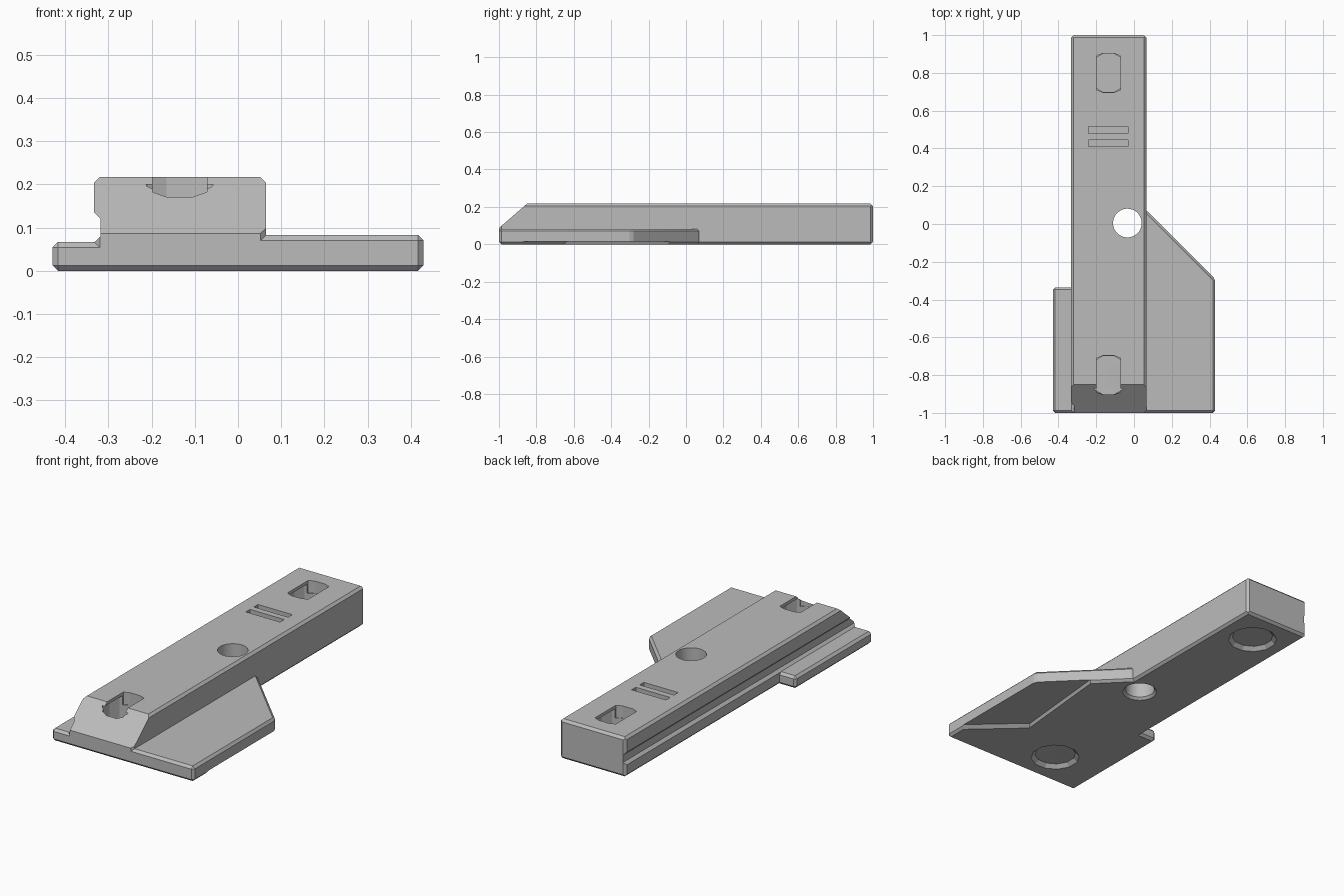
import bpy, bmesh, math
from itertools import combinations, product
from mathutils import Vector

if "Cube" in bpy.data.objects:
    bpy.data.objects.remove(bpy.data.objects["Cube"], do_unlink=True)

C = 0.013            # common chamfer
TOP = 0.217          # height of the bar
LEFT, RIGHT = -0.333, 0.065

grey = bpy.data.materials.new("plain grey")
grey.use_nodes = True
grey.diffuse_color = (0.5, 0.5, 0.5, 1)
grey.node_tree.nodes["Principled BSDF"].inputs["Base Color"].default_value = grey.diffuse_color


def finish(bm, name):
    bmesh.ops.recalc_face_normals(bm, faces=bm.faces)
    mesh = bpy.data.meshes.new(name)
    bm.to_mesh(mesh)
    bm.free()
    mesh.materials.append(grey)
    obj = bpy.data.objects.new(name, mesh)
    bpy.context.collection.objects.link(obj)
    return obj


def prism_mesh(lower, upper):
    """Solid between two matching rings of points."""
    bm = bmesh.new()
    a = [bm.verts.new(p) for p in lower]
    b = [bm.verts.new(p) for p in upper]
    bm.faces.new(a)
    bm.faces.new(b)
    for i in range(len(a)):
        j = (i + 1) % len(a)
        bm.faces.new((a[i], a[j], b[j], b[i]))
    return bm


def plan_prism(outline, z0, z1, scale=1.0):
    """Upright prism from a plan outline, its top scaled about the middle."""
    pts = [Vector(p) for p in outline]
    mid = sum(pts, Vector((0, 0))) / len(pts)
    tops = [mid + (p - mid) * scale for p in pts]
    return prism_mesh([(p.x, p.y, z0) for p in pts], [(p.x, p.y, z1) for p in tops])


def ring(x, y, r, n):
    return [(x + r * math.cos(math.tau * (i + 0.5) / n),
             y + r * math.sin(math.tau * (i + 0.5) / n)) for i in range(n)]


def rect(x0, x1, y0, y1):
    return [(x0, y0), (x1, y0), (x1, y1), (x0, y1)]


def slice_off(bm, point, normal):
    geom = bm.verts[:] + bm.edges[:] + bm.faces[:]
    bmesh.ops.bisect_plane(bm, geom=geom, plane_co=point, plane_no=normal, clear_outer=True)
    bmesh.ops.holes_fill(bm, edges=[e for e in bm.edges if e.is_boundary], sides=0)


def combine(target, tool, operation):
    mod = target.modifiers.new("join", "BOOLEAN")
    mod.operation, mod.solver, mod.object = operation, "EXACT", tool
    tool.hide_render = True
    bpy.context.view_layer.objects.active = target
    bpy.ops.object.modifier_apply(modifier=mod.name)
    bpy.data.objects.remove(tool, do_unlink=True)


# Long bar with a groove down one side
section = [(LEFT, 0), (RIGHT, 0), (RIGHT, TOP), (LEFT, TOP),
           (LEFT, 0.135), (LEFT + 0.015, 0.12), (LEFT + 0.015, 0.08), (LEFT, 0.066)]
bm = prism_mesh([(x, -1, z) for x, z in section], [(x, 1, z) for x, z in section])

# Sloped nose, then chamfers on all twelve outer edges
slice_off(bm, (0, -0.85, TOP), (0, -0.13, 0.15))
bounds = [(LEFT, RIGHT), (-1, 1), (0, TOP)]
for axes in combinations(range(3), 2):
    for sides in product((0, 1), repeat=2):
        point, normal = Vector(), Vector()
        for axis, side in zip(axes, sides):
            point[axis] = bounds[axis][side]
            normal[axis] = 2 * side - 1
        point[axes[0]] -= C * normal[axes[0]]
        slice_off(bm, point, normal)
bar = finish(bm, "mounting_bar")


# Side flanges
def add_flange(name, outline, height):
    bm = plan_prism(outline, 0, height)
    bmesh.ops.recalc_face_normals(bm, faces=bm.faces)
    bmesh.ops.bevel(bm, geom=bm.edges[:], offset=C, offset_type='OFFSET',
                    segments=1, affect='EDGES', clamp_overlap=True)
    combine(bar, finish(bm, name), "UNION")


add_flange("wide_flange", [(-0.02, -1), (0.43, -1), (0.43, -0.29), (0.065, 0.075), (-0.02, 0.075)], 0.083)
add_flange("narrow_flange", rect(-0.43, -0.25, -1, -0.335), 0.067)


def cut(name, outline, z0, z1, scale=1.0):
    combine(bar, finish(plan_prism(outline, z0, z1, scale), name), "DIFFERENCE")


# Screw seats: faceted bore below, narrow slot through the thin top
SX, HALF = -0.135, 0.063
for y in (-0.8, 0.8):
    cut("seat_bore", ring(SX, y, 0.106, 12), -0.05, 0.2)
    cut("seat_countersink", ring(SX, y, 0.131, 12), -0.005, 0.02, 0.106 / 0.131)
    slot = [(SX - HALF, y - 0.09), (SX - 0.03, y - 0.103), (SX + 0.03, y - 0.103), (SX + HALF, y - 0.09)]
    slot += [(px, 2 * y - py) for px, py in reversed(slot)]
    cut("seat_slot", slot, 0.15, 0.3)

# Round middle hole with a countersunk underside
cut("middle_hole", ring(-0.035, 0.005, 0.076, 40), -0.05, 0.3)
cut("middle_countersink", ring(-0.035, 0.005, 0.093, 40), -0.005, 0.013, 0.076 / 0.093)

# Pair of marker grooves
for y in (0.428, 0.498):
    cut("marker_groove", rect(-0.24, -0.032, y - 0.018, y + 0.018), TOP - 0.025, 0.3)

# Shallow relief under the wide flange, open to its outer edge
relief = [(0.6, -1.06), (0.16, -0.66), (0.215, -0.08), (0.235, 0.15), (0.6, 0.15)]
cut("underside_relief", relief, -0.005, 0.016, 0.93)

# Smooth only the round hole
bpy.ops.object.select_all(action='DESELECT')
bar.select_set(True)
bpy.context.view_layer.objects.active = bar
bpy.ops.object.shade_smooth_by_angle(angle=math.radians(20))
